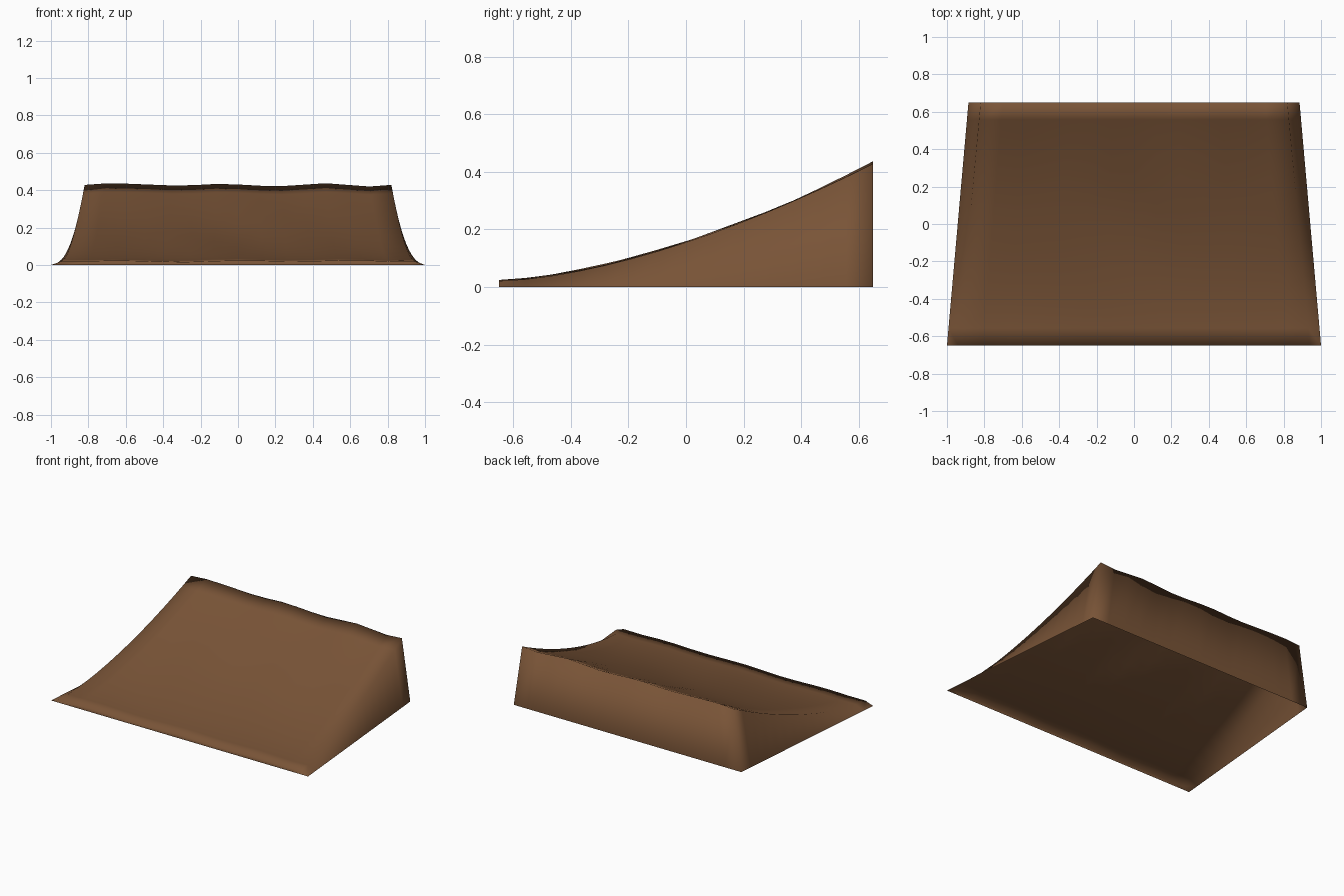
import bpy, bmesh, math

if "Cube" in bpy.data.objects:
    bpy.data.objects.remove(bpy.data.objects["Cube"])

NX, NY = 14, 14          # grid cells across and along the ramp

# unevenness of the back ridge: position across, height offset
RIDGE = [(-1, 0.0), (-0.83, 0.010), (-0.37, -0.005), (-0.1, 0.007),
         (0.24, -0.009), (0.63, 0.012), (0.8, -0.012), (1, 0.0)]


def ridge(u):
    for (a, ha), (b, hb) in zip(RIDGE, RIDGE[1:]):
        if u <= b:
            return ha + (hb - ha) * (u - a) / (b - a)
    return 0.0


def bumps(u, t):
    # packed earth: measured ridge blending into soft waves lower down
    fade = min(1.0, (1 - abs(u)) / 0.14)
    wave = 0.006 * math.cos(9.5 * u + 6 * t) + 0.003 * math.sin(9 * t + 4 * u)
    k = max(0.0, (t - 0.6) / 0.4)
    return k * ridge(u) + (1 - k) * fade * wave * (0.6 + 0.4 * t)


def top_point(u, t):
    # concave launch curve, narrowing towards the tall back
    z = 0.021 + 0.407 * t ** 1.6 + bumps(u, t)
    return u * (0.94 - 0.12 * t), -0.65 + 1.3 * t, z


def base_point(u, t):
    return u * (1.0 - 0.115 * t), -0.65 + 1.3 * t, 0.0


bm = bmesh.new()

# riding surface
top = [[bm.verts.new(top_point(-1 + 2 * i / NX, j / NY)) for i in range(NX + 1)]
       for j in range(NY + 1)]
for j in range(NY):
    for i in range(NX):
        bm.faces.new((top[j][i], top[j][i + 1], top[j + 1][i + 1], top[j + 1][i]))

# sloped walls down to the ground all the way round; the underside is open
loop = ([(i, 0) for i in range(NX)] + [(NX, j) for j in range(NY)]
        + [(i, NY) for i in range(NX, 0, -1)] + [(0, j) for j in range(NY, 0, -1)])
rt = [top[j][i] for i, j in loop]
rb = [bm.verts.new(base_point(-1 + 2 * i / NX, j / NY)) for i, j in loop]
for k in range(len(loop)):
    n = (k + 1) % len(loop)
    bm.faces.new((rb[k], rb[n], rt[n], rt[k]))

for f in bm.faces:
    f.smooth = True

mesh = bpy.data.meshes.new("dirt_ramp")
bm.to_mesh(mesh)
bm.free()
ramp = bpy.data.objects.new("dirt_ramp", mesh)
bpy.context.collection.objects.link(ramp)

# packed earth colour
mat = bpy.data.materials.new("earth_brown")
mat.diffuse_color = (0.19, 0.088, 0.038, 1)
mat.use_nodes = True
mat.node_tree.nodes["Principled BSDF"].inputs["Base Color"].default_value = mat.diffuse_color
mesh.materials.append(mat)
